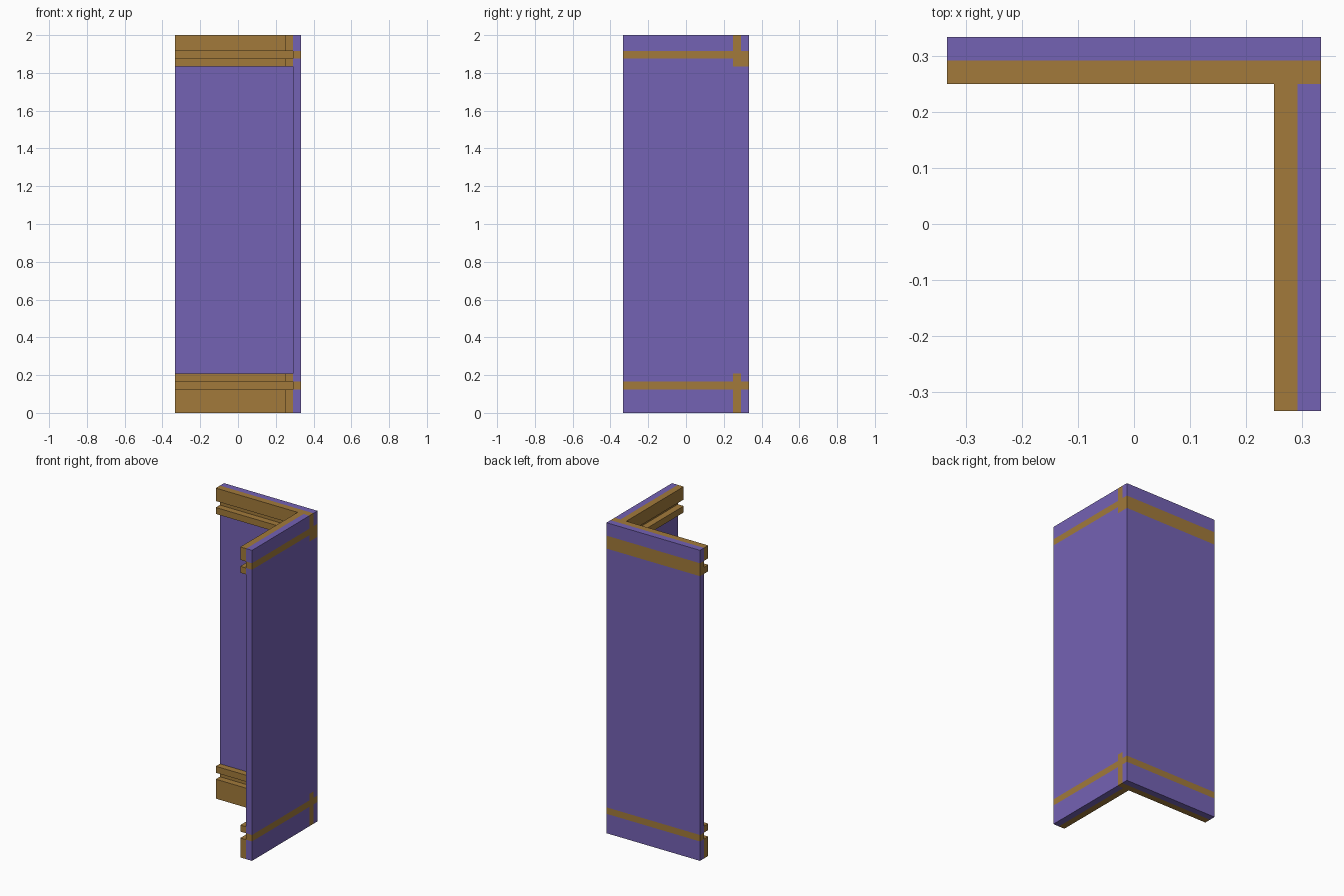
import bpy
import bmesh

if "Cube" in bpy.data.objects:
    bpy.data.objects.remove(bpy.data.objects["Cube"], do_unlink=True)

U = 1 / 24  # grid unit: 16 x 16 x 48 units overall


def make_material(name, rgb):
    mat = bpy.data.materials.new(name)
    mat.use_nodes = True
    colour = (*rgb, 1)
    mat.diffuse_color = colour
    bsdf = mat.node_tree.nodes["Principled BSDF"]
    bsdf.inputs["Base Color"].default_value = colour
    bsdf.inputs["Roughness"].default_value = 0.8
    return mat


purple = make_material("purple_wall", (0.175, 0.122, 0.455))
gold = make_material("gold_trim", (0.36, 0.195, 0.043))


def prism(name, cells, levels, mats, is_gold=None):
    """Extrude plan polygons through the given heights, all in grid units."""
    bm = bmesh.new()
    for cell in cells:
        bm.faces.new([bm.verts.new((x * U, y * U, levels[0] * U)) for x, y in cell])
    bmesh.ops.remove_doubles(bm, verts=bm.verts[:], dist=0.0001)
    top = bm.faces[:]
    for low, high in zip(levels, levels[1:]):
        new = bmesh.ops.extrude_face_region(bm, geom=top)["geom"]
        verts = [g for g in new if isinstance(g, bmesh.types.BMVert)]
        bmesh.ops.translate(bm, verts=verts, vec=(0, 0, (high - low) * U))
        top = [g for g in new if isinstance(g, bmesh.types.BMFace)]
    bmesh.ops.recalc_face_normals(bm, faces=bm.faces[:])
    if is_gold:
        for f in bm.faces:
            c = f.calc_center_median() / U
            f.material_index = int(is_gold(c.y, c.z))
    mesh = bpy.data.meshes.new(name)
    bm.to_mesh(mesh)
    bm.free()
    for mat in mats:
        mesh.materials.append(mat)
    obj = bpy.data.objects.new(name, mesh)
    bpy.context.collection.objects.link(obj)
    return obj


def rect(x0, x1, y0, y1):
    return [(x0, y0), (x1, y0), (x1, y1), (x0, y1)]


def wall_rule(y, z):
    stripe = 3 < z < 4 or 45 < z < 46            # thin stripe all round
    wide_stripe = 44 < z < 45 and y > 7.1        # taller upper stripe on the back
    joint = 6.1 < y < 6.9 and (z < 5 or z > 44)  # trim end showing at the corner
    return stripe or wide_stripe or joint


# Corner wall: back panel, corner post, joint strip and side panel
prism("corner_wall",
      [rect(-8, 7, 7, 8), rect(7, 8, 7, 8), rect(7, 8, 6, 7), rect(7, 8, -8, 6)],
      [0, 3, 4, 5, 44, 45, 46, 48], [purple, gold], wall_rule)

# Inner mouldings, with an open groove between each pair
trim_outline = [(-8, 6), (6, 6), (6, -8), (7, -8), (7, 7), (-8, 7)]
for name, low, high in [("skirting_board", 0, 3), ("skirting_bead", 4, 5),
                        ("cornice_bead", 44, 45), ("cornice_board", 46, 48)]:
    prism(name, [trim_outline], [low, high], [gold])
